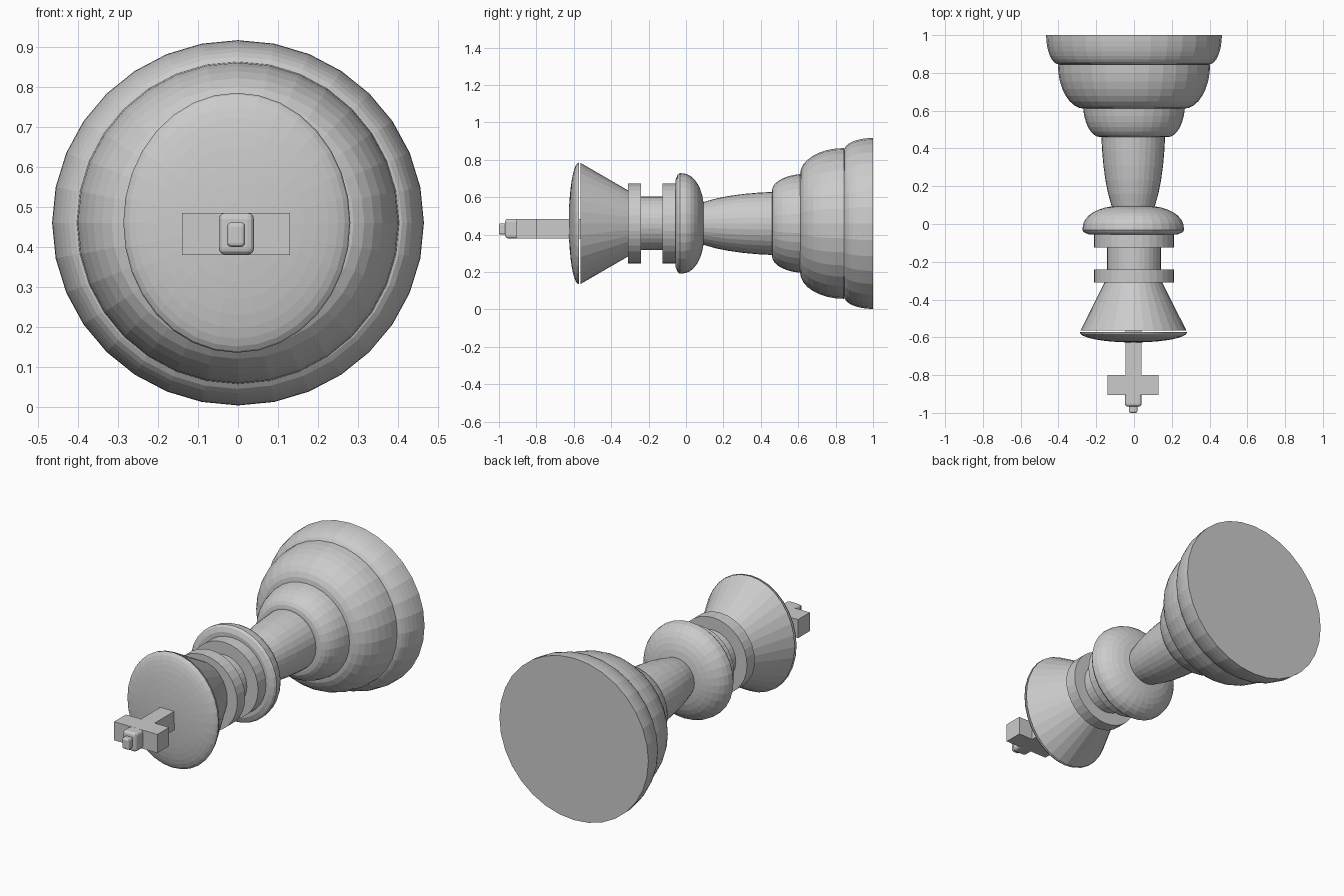
import bpy, bmesh
from math import sin, cos, pi
from mathutils import Vector

if "Cube" in bpy.data.objects:
    bpy.data.objects.remove(bpy.data.objects["Cube"], do_unlink=True)

SIDES = 32
AXIS_Z = 0.46

grey = bpy.data.materials.new("plain_grey")
grey.use_nodes = True
colour = (0.6, 0.6, 0.6, 1)
grey.diffuse_color = colour
grey.node_tree.nodes["Principled BSDF"].inputs["Base Color"].default_value = colour


def finish(name, bm):
    bmesh.ops.recalc_face_normals(bm, faces=bm.faces)
    mesh = bpy.data.meshes.new(name)
    bm.to_mesh(mesh)
    bm.free()
    mesh.materials.append(grey)
    obj = bpy.data.objects.new(name, mesh)
    bpy.context.collection.objects.link(obj)
    return obj


def turned(name, profile, x=0.0, sx=1.0, sz=1.0):
    """Closed solid turned about the lying axis; profile holds (y, radius)."""
    bm = bmesh.new()
    rings = []
    for y, r in profile:
        angles = [2 * pi * i / SIDES for i in range(SIDES)]
        rings.append([bm.verts.new((x + sx * r * sin(a), y, AXIS_Z + sz * r * cos(a)))
                      for a in angles])
    for a, b in zip(rings, rings[1:]):
        for i in range(SIDES):
            j = (i + 1) % SIDES
            bm.faces.new((a[i], a[j], b[j], b[i]))
    bm.faces.new(rings[0])
    bm.faces.new(rings[-1])
    return finish(name, bm)


def bulge(y0, r0, y1, r1, steps=8):
    """Quarter-ellipse profile, steep at y0 and level at y1."""
    return [(y1 + (y0 - y1) * cos(t), r0 + (r1 - r0) * sin(t))
            for t in (pi / 2 * i / steps for i in range(steps + 1))]


def block(name, low, high, bevel=0.0):
    low, high = Vector(low), Vector(high)
    bm = bmesh.new()
    bmesh.ops.create_cube(bm, size=1)
    for v in bm.verts:
        v.co = (low + high) / 2 + v.co * (high - low)
    if bevel:
        bmesh.ops.bevel(bm, geom=bm.edges[:], offset=bevel, segments=3,
                        profile=0.5, affect='EDGES')
    return finish(name, bm)


# Stepped base
turned("base_foot", bulge(0.845, 0.39, 1.0, 0.457), sx=1.018)
turned("base_bowl", bulge(0.61, 0.262, 0.845, 0.403))
turned("base_shoulder", bulge(0.46, 0.175, 0.64, 0.265), sx=1.02)

# Tapered stem
turned("stem", [(0.07, 0.105), (0.1, 0.116), (0.16, 0.133), (0.23, 0.147),
                (0.31, 0.158), (0.39, 0.165), (0.47, 0.169)], x=-0.004)

# Rounded collar
collar = [(-0.055, 0.235), (-0.045, 0.26), (-0.033, 0.269)]
collar += [(y, r) for y, r in reversed(bulge(0.095, 0.08, -0.02, 0.268))]
turned("collar", collar, x=-0.004)

# Neck with two rings
turned("neck", [(-0.3, 0.143), (-0.04, 0.143)])
for name, y in (("upper_ring", -0.31), ("lower_ring", -0.125)):
    turned(name, [(y, 0.213), (y + 0.07, 0.213)])

# Flared crown and its domed cap, slightly oval
turned("crown", [(-0.565, 0.281), (-0.3, 0.148)], x=-0.003, sz=1.155)
turned("crown_cap", bulge(-0.627, 0.0001, -0.573, 0.284, 10), x=-0.003, sz=1.145)

# Cross finial
block("cross_post", (-0.046, -0.905, 0.38), (0.04, -0.55, 0.485))
block("cross_bar", (-0.14, -0.905, 0.38), (0.13, -0.8, 0.485))
block("cross_knob", (-0.048, -0.967, 0.38), (0.04, -0.89, 0.485), 0.016)
block("cross_tip", (-0.027, -1.0, 0.4), (0.018, -0.955, 0.461), 0.01)
